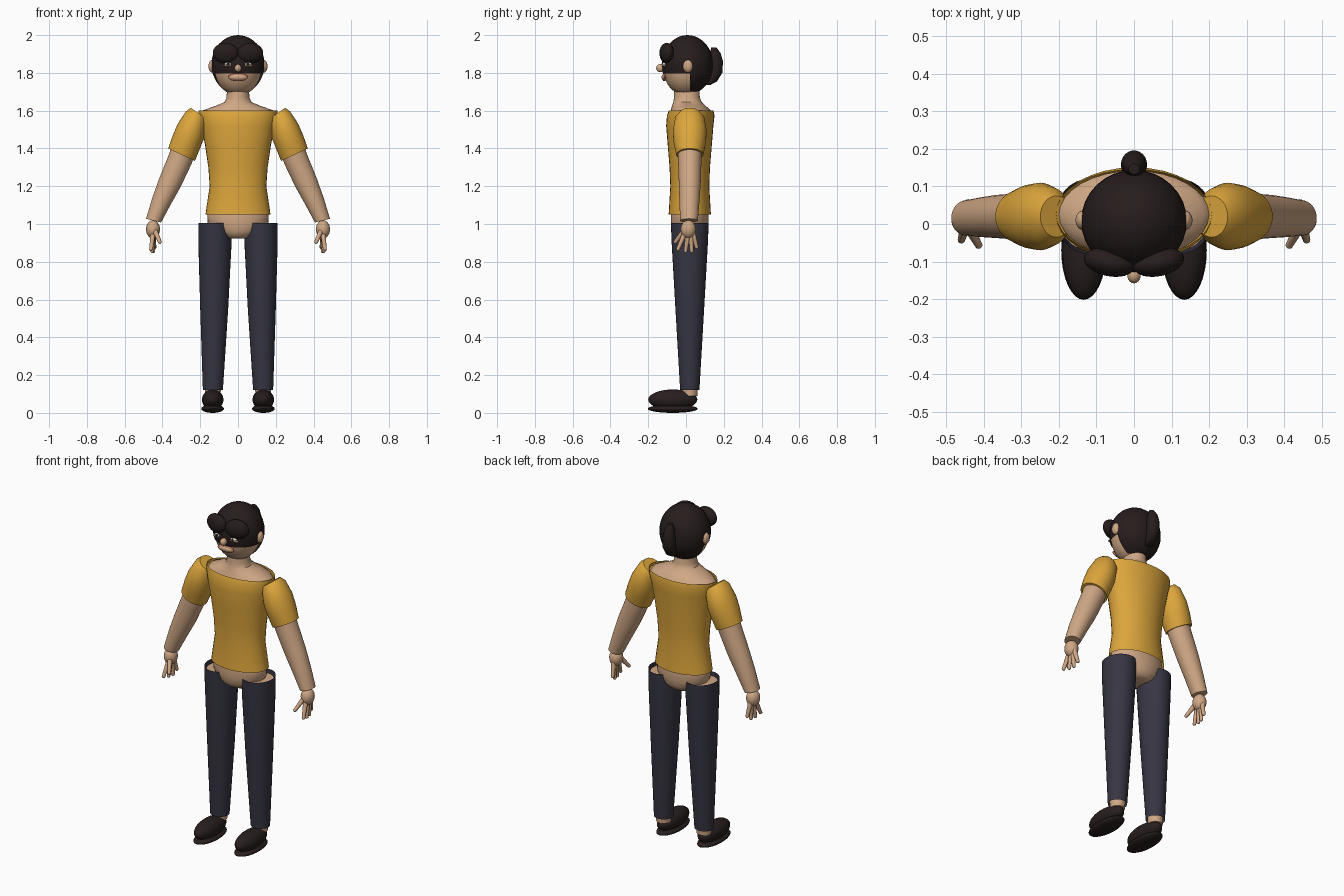
import bpy, bmesh, math
from mathutils import Matrix, Vector

cube = bpy.data.objects.get("Cube")
if cube:
    bpy.data.objects.remove(cube, do_unlink=True)


def material(name, r, g, b):
    m = bpy.data.materials.new(name)
    m.use_nodes = True
    m.diffuse_color = (r, g, b, 1)
    bsdf = next(n for n in m.node_tree.nodes if n.type == 'BSDF_PRINCIPLED')
    bsdf.inputs["Base Color"].default_value = (r, g, b, 1)
    return m


SKIN = material("skin", 0.63, 0.39, 0.235)
SHIRT = material("mustard cloth", 0.72, 0.38, 0.045)
TROUSER = material("dark navy cloth", 0.037, 0.036, 0.055)
HAIR = material("dark brown hair", 0.02, 0.012, 0.012)
SHOE = material("dark leather", 0.021, 0.013, 0.013)
LIP = material("lip", 0.48, 0.2, 0.13)
WHITE = material("eye white", 0.8, 0.76, 0.7)


def finish(name, bm, mat):
    bmesh.ops.recalc_face_normals(bm, faces=bm.faces)
    me = bpy.data.meshes.new(name)
    bm.to_mesh(me)
    bm.free()
    me.materials.append(mat)
    ob = bpy.data.objects.new(name, me)
    bpy.context.collection.objects.link(ob)
    bpy.ops.object.select_all(action='DESELECT')
    ob.select_set(True)
    bpy.context.view_layer.objects.active = ob
    bpy.ops.object.shade_smooth_by_angle(angle=math.radians(40))
    return ob


def ellipsoid_mesh(center, radii, tilt=0, axis='Y'):
    bm = bmesh.new()
    mat = (Matrix.Translation(center) @ Matrix.Rotation(math.radians(tilt), 4, axis)
           @ Matrix.Diagonal((*radii, 1)))
    bmesh.ops.create_uvsphere(bm, u_segments=32, v_segments=20, radius=1, matrix=mat)
    return bm


def ellipsoid(name, center, radii, mat, tilt=0, axis='Y'):
    return finish(name, ellipsoid_mesh(center, radii, tilt, axis), mat)


def loft(name, rings, mat, side=1, tilts=None, caps=True, seg=32):
    """Skin elliptical rings (x, y, z, width radius, depth radius)."""
    bm = bmesh.new()
    loops = []
    for i, (x, y, z, rw, rd) in enumerate(rings):
        t = math.radians(tilts[i]) if tilts else 0
        loop = []
        for k in range(seg):
            a = math.tau * k / seg
            w = rw * math.cos(a)
            loop.append(bm.verts.new((side * (x + w * math.cos(t)),
                                      y + rd * math.sin(a), z + w * math.sin(t))))
        loops.append(loop)
    for a, b in zip(loops, loops[1:]):
        for k in range(seg):
            n = (k + 1) % seg
            bm.faces.new((a[k], a[n], b[n], b[k]))
    if caps:
        bm.faces.new(loops[0])
        bm.faces.new(loops[-1])
    return finish(name, bm, mat)


def finger(name, a, b, r):
    a, b = Vector(a), Vector(b)
    bm = bmesh.new()
    d = b - a
    rot = d.to_track_quat('Z', 'Y').to_matrix().to_4x4()
    bmesh.ops.create_cone(bm, cap_ends=True, segments=12, radius1=r, radius2=r * 0.7,
                          depth=d.length, matrix=Matrix.Translation((a + b) / 2) @ rot)
    bmesh.ops.create_uvsphere(bm, u_segments=12, v_segments=8, radius=r * 0.72,
                              matrix=Matrix.Translation(b))
    return finish(name, bm, SKIN)


# Torso
loft("shirt", [(0, .02, 1.05, .172, .112), (0, .02, 1.08, .168, .11),
               (0, .02, 1.2, .15, .103), (0, .02, 1.3, .157, .107),
               (0, .02, 1.42, .175, .117), (0, .02, 1.52, .195, .125),
               (0, .025, 1.575, .208, .126), (0, .027, 1.6, .208, .118)],
     SHIRT, caps=False)
loft("shoulders_and_neck", [(0, .025, 1.5, .17, .1), (0, .025, 1.58, .2, .117),
                            (0, .025, 1.602, .185, .105), (0, .015, 1.625, .12, .09),
                            (0, .008, 1.645, .072, .075), (0, .005, 1.67, .06, .068),
                            (0, .005, 1.75, .058, .066)], SKIN)
loft("hips", [(0, .02, 1.13, .145, .09), (0, .02, 1.05, .163, .1),
              (0, .02, 1.0, .16, .1), (0, .02, .96, .125, .095),
              (0, .02, .935, .09, .08), (0, .02, .924, .065, .06)], SKIN)

# Limbs
for s, label in ((1, "left"), (-1, "right")):
    loft(f"{label}_sleeve", [(.207, .02, 1.585, .052, .055), (.222, .02, 1.56, .065, .078),
                             (.25, .02, 1.49, .08, .09), (.275, .02, 1.43, .08, .085),
                             (.299, .02, 1.367, .078, .072)],
         SHIRT, s, tilts=(35, 34, 30, 27, 25))
    loft(f"{label}_arm", [(.275, .02, 1.43, .066, .066), (.305, .02, 1.345, .065, .062),
                          (.36, .02, 1.22, .061, .058), (.405, .018, 1.12, .052, .053),
                          (.447, .016, 1.018, .041, .047)],
         SKIN, s, tilts=(25, 24, 22, 18, 14))
    ellipsoid(f"{label}_palm", (s * .45, .012, .972), (.037, .04, .048), SKIN)
    for i, (y, z) in enumerate(((-.042, .867), (-.002, .857), (.03, .857), (.056, .878))):
        finger(f"{label}_finger_{i + 1}", (s * .45, .012 + y * .45, .95),
               (s * (.46 - .006 * i), y, z), .014)
    finger(f"{label}_thumb", (s * .44, -.01, .965), (s * .414, -.056, .905), .014)

    loft(f"{label}_trouser_leg", [(.121, .02, 1.005, .089, .1), (.122, .02, .9, .088, .096),
                                  (.126, .02, .55, .074, .076), (.133, .02, .12, .053, .051)],
         TROUSER, s, caps=False)
    loft(f"{label}_leg", [(.121, .02, .985, .08, .09), (.126, .02, .55, .066, .068),
                          (.133, .02, .09, .04, .04)], SKIN, s)
    ellipsoid(f"{label}_shoe", (s * .134, -.07, .07), (.057, .13, .054), SHOE)
    ellipsoid(f"{label}_sole", (s * .134, -.07, .022), (.06, .132, .022), SHOE)

# Head
ellipsoid("head", (0, 0, 1.83), (.126, .122, .15), SKIN)

# Hair cap, cut away over the lower face
bm = ellipsoid_mesh((0, .008, 1.843), (.141, .136, .157))
for co, no in (((0, 0, 1.797), (0, 0, 1)), ((0, .022, 0), (0, 1, 0))):
    bmesh.ops.bisect_plane(bm, geom=bm.verts[:] + bm.edges[:] + bm.faces[:],
                           plane_co=co, plane_no=no)
face_opening = [f for f in bm.faces
                if f.calc_center_median().z < 1.797 and f.calc_center_median().y < .022]
bmesh.ops.delete(bm, geom=face_opening, context='FACES')
finish("hair_cap", bm, HAIR)

for s, label in ((1, "left"), (-1, "right")):
    ellipsoid(f"{label}_fringe", (s * .066, -.102, 1.905), (.069, .037, .054), HAIR,
              s * 12, 'Z')
    ellipsoid(f"{label}_ear", (s * .136, .01, 1.835), (.02, .026, .034), SKIN)
    ellipsoid(f"{label}_eye", (s * .052, -.115, 1.846), (.02, .012, .009), WHITE)
    ellipsoid(f"{label}_iris", (s * .052, -.125, 1.846), (.008, .004, .008), HAIR)
    ellipsoid(f"{label}_lower_lid", (s * .055, -.115, 1.838), (.028, .012, .006), SKIN)

# Curved tail of hair at the back
loft("hair_tail", [(0, .115, 1.735, .018, .012), (0, .14, 1.755, .03, .024),
                   (0, .158, 1.8, .035, .034), (0, .16, 1.86, .034, .036),
                   (0, .155, 1.905, .028, .028), (0, .147, 1.935, .015, .014)], HAIR)

# Nose and mouth
ellipsoid("nose", (0, -.136, 1.825), (.018, .022, .021), SKIN)
ellipsoid("lips", (0, -.115, 1.777), (.053, .012, .021), LIP)
ellipsoid("mouth_inner", (0, -.12, 1.777), (.043, .01, .014), SKIN)
